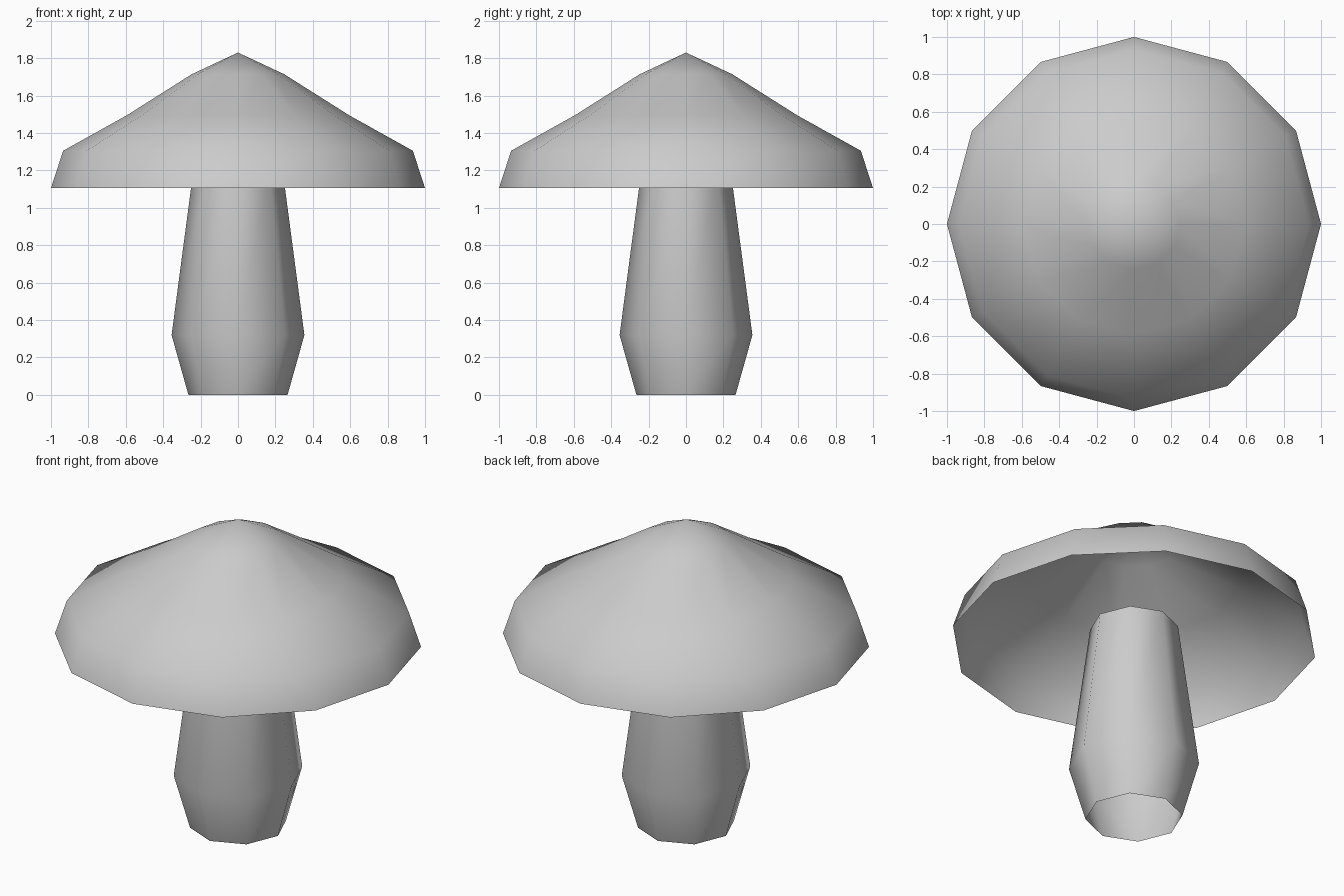
import bpy
import bmesh
from math import cos, sin, tau

cube = bpy.data.objects.get("Cube")
if cube:
    bpy.data.objects.remove(cube, do_unlink=True)

grey = bpy.data.materials.new("light grey")
grey.use_nodes = True
colour = (0.6, 0.6, 0.6, 1)
grey.diffuse_color = colour
grey.node_tree.nodes["Principled BSDF"].inputs["Base Color"].default_value = colour


def lathe(name, sides, profile, apex=None):
    """Open smooth shell through (radius, height) rings, closed by an optional apex."""
    bm = bmesh.new()
    rings = [[bm.verts.new((r * cos(tau * i / sides), r * sin(tau * i / sides), z))
              for i in range(sides)] for r, z in profile]
    for low, high in zip(rings, rings[1:]):
        for i in range(sides):
            j = (i + 1) % sides
            bm.faces.new((low[i], low[j], high[j], high[i]))
    if apex is not None:
        tip = bm.verts.new((0, 0, apex))
        for i in range(sides):
            bm.faces.new((rings[-1][i], rings[-1][(i + 1) % sides], tip))
    for face in bm.faces:
        face.smooth = True
    mesh = bpy.data.meshes.new(name)
    bm.to_mesh(mesh)
    bm.free()
    mesh.materials.append(grey)
    obj = bpy.data.objects.new(name, mesh)
    bpy.context.collection.objects.link(obj)
    return obj


# Stem: open tube, widest near the foot, ending just inside the cap
lathe("stem", 8, [(0.265, 0), (0.355, 0.32), (0.24, 1.19)])

# Cap: hollow shell with a flared rim and pointed top
lathe("cap", 12, [(1, 1.105), (0.935, 1.305), (0.594, 1.495), (0.246, 1.715)], apex=1.83)
